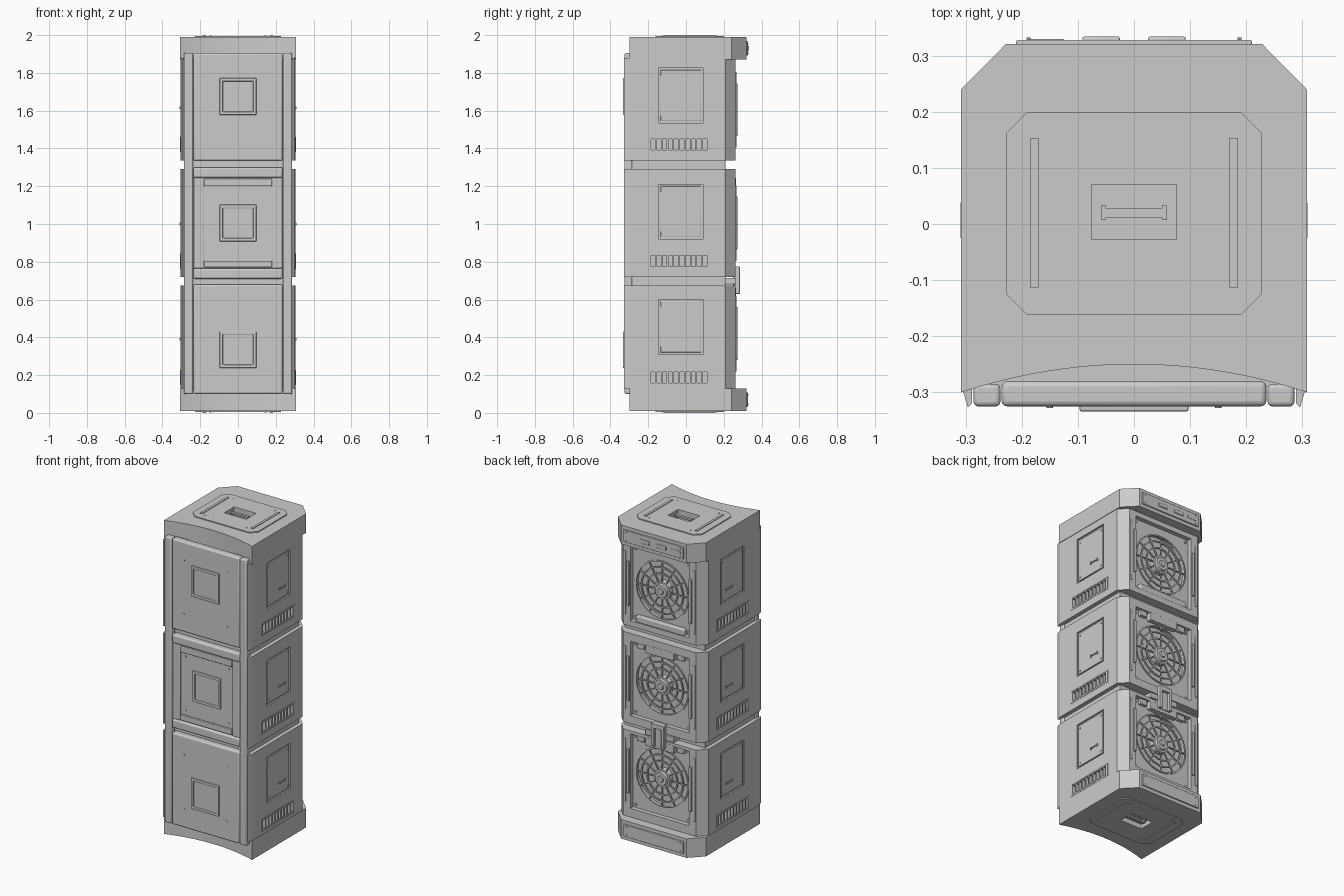
import bpy, bmesh, math
from mathutils import Matrix, Vector

if "Cube" in bpy.data.objects:
    bpy.data.objects.remove(bpy.data.objects["Cube"])

grey = bpy.data.materials.new("light grey")
grey.use_nodes = True
grey.diffuse_color = (0.6, 0.6, 0.6, 1)
grey.node_tree.nodes["Principled BSDF"].inputs["Base Color"].default_value = (0.6, 0.6, 0.6, 1)


def finish(name, bm, bevel=0, smooth=False):
    bmesh.ops.recalc_face_normals(bm, faces=bm.faces)
    mesh = bpy.data.meshes.new(name)
    bm.to_mesh(mesh)
    bm.free()
    obj = bpy.data.objects.new(name, mesh)
    bpy.context.collection.objects.link(obj)
    mesh.materials.append(grey)
    if bevel:
        mod = obj.modifiers.new("Bevel", 'BEVEL')
        mod.width, mod.segments = bevel, 3
    if bevel or smooth:
        bpy.ops.object.select_all(action='DESELECT')
        obj.select_set(True)
        bpy.context.view_layer.objects.active = obj
        bpy.ops.object.shade_smooth_by_angle(angle=math.radians(35))
    return obj


def boxes(name, spans, bevel=0):
    """One object of several boxes, each (x0, x1, y0, y1, z0, z1)."""
    bm = bmesh.new()
    for x0, x1, y0, y1, z0, z1 in spans:
        m = (Matrix.Translation(((x0 + x1) / 2, (y0 + y1) / 2, (z0 + z1) / 2))
             @ Matrix.Diagonal((abs(x1 - x0), abs(y1 - y0), abs(z1 - z0), 1)))
        bmesh.ops.create_cube(bm, size=1, matrix=m)
    return finish(name, bm, bevel)


def both(span):
    """A box and its mirror across x."""
    return [span, (-span[0], -span[1]) + tuple(span[2:])]


def prism(name, half, z0, z1, bevel=0):
    """Vertical prism from the right half of a symmetric outline."""
    pts = half + [(-x, y) for x, y in reversed(half) if x > 0]
    bm = bmesh.new()
    face = bm.faces.new([bm.verts.new((x, y, z0)) for x, y in pts])
    new = bmesh.ops.extrude_face_region(bm, geom=[face])["geom"]
    bmesh.ops.translate(bm, vec=(0, 0, z1 - z0),
                        verts=[v for v in new if isinstance(v, bmesh.types.BMVert)])
    return finish(name, bm, bevel)


def discs(name, items, axis='Y', sides=32):
    """Cylinders or cones, each (centre, radius, end radius, depth)."""
    bm = bmesh.new()
    turn = {'Y': Matrix.Rotation(-math.pi / 2, 4, 'X'),
            'X': Matrix.Rotation(math.pi / 2, 4, 'Y'), 'Z': Matrix()}[axis]
    for centre, r1, r2, depth in items:
        bmesh.ops.create_cone(bm, cap_ends=True, segments=sides, radius1=r1, radius2=r2,
                              depth=depth, matrix=Matrix.Translation(centre) @ turn)
    return finish(name, bm, smooth=True)


def cut(obj, cutter):
    mod = obj.modifiers.new("Cut", 'BOOLEAN')
    mod.object, mod.solver = cutter, 'EXACT'
    bpy.context.view_layer.objects.active = obj
    bpy.ops.object.modifier_apply(modifier=mod.name)
    bpy.data.objects.remove(cutter)


def fan_grill(name, z):
    """Concentric wires, radial wires and angled blades."""
    bm = bmesh.new()
    for radius in (0.183, 0.145, 0.105):
        n = 40
        rows = []
        for i in range(n):
            a = math.tau * i / n
            rows.append([bm.verts.new(((radius + dr) * math.cos(a), 0.237 + dy,
                                       z + (radius + dr) * math.sin(a)))
                         for dr, dy in ((-.004, -.004), (.004, -.004), (.004, .004), (-.004, .004))])
        for i in range(n):
            a, b = rows[i], rows[(i + 1) % n]
            for k in range(4):
                bm.faces.new((a[k], a[k - 1], b[k - 1], b[k]))
    for i in range(12):
        spin = Matrix.Translation((0, 0.237, z)) @ Matrix.Rotation(math.tau * i / 12, 4, 'Y')
        bmesh.ops.create_cube(bm, size=1, matrix=spin @ Matrix.Translation((0.12, 0, 0))
                              @ Matrix.Diagonal((0.13, 0.008, 0.006, 1)))
    for i in range(9):
        spin = Matrix.Translation((0, 0.185, z)) @ Matrix.Rotation(math.tau * i / 9, 4, 'Y')
        bmesh.ops.create_cube(bm, size=1, matrix=spin @ Matrix.Translation((0.11, 0, 0))
                              @ Matrix.Rotation(0.6, 4, 'X') @ Matrix.Diagonal((0.13, 0.006, 0.08, 1)))
    return finish(name, bm)


# Inner core showing in the gaps, and full-height front corner strips
boxes("inner_core", [(-.28, .28, -.29, .21, .12, 1.88)])
boxes("front_corner_strips", both((.238, .286, -.325, -.285, .10, 1.905)), .008)

# Stacked fan modules
outline = [(.288, -.285), (.289, -.32), (.296, -.327), (.305, -.297), (.305, .21), (.255, .263)]
for level, z0, z1, zc, window, vent in (("lower", .13, .675, .42, .31, .147),
                                        ("middle", .72, 1.29, 1.005, .92, .763),
                                        ("upper", 1.335, 1.88, 1.605, 1.535, 1.38)):
    body = prism(level + "_module", outline, z0, z1)
    cut(body, boxes("cutter", [(-.205, .205, .235, .4, zc - .235, zc + .235)]))
    cut(body, discs("cutter", [((0, .2, zc), .185, .185, .14)], sides=48))
    holes = both((.295, .4, -.145, .09, window, window + .29))
    slots = 10
    for i in range(slots):
        y = -.185 + i * .0305
        holes += both((.28, .4, y, y + .022, vent + .012, vent + .07))
    cut(body, boxes("cutter", holes))

    # Side hatch with screws, small grip and vent rim
    hatch, grips, screws = [], [], []
    hatch += both((.29, .302, -.135, .08, window + .01, window + .28))
    for y in (-.025, .03):
        grips += both((.3, .309, y, y + .008, window + .073, window + .087))
    grips += both((.304, .309, -.02, .033, window + .077, window + .083))
    for s in (1, -1):
        for y in (-.12, .065):
            for z in (window + .03, window + .26):
                screws.append(((s * .302, y, z), .005, .005, .006))
    boxes(level + "_side_hatches", hatch, .003)
    boxes(level + "_side_grips", grips)
    discs(level + "_hatch_screws", screws, 'X', 10)
    rims = []
    for z in (vent, vent + .076):
        rims += both((.303, .307, -.195, .13, z, z + .005))
    for y in (-.195, .126):
        rims += both((.303, .307, y, y + .004, vent, vent + .081))
    boxes(level + "_vent_rims", rims)

    # Fan behind its grill
    fan_grill(level + "_fan_grill", zc)
    discs(level + "_fan_hub", [((0, .185, zc), .065, .055, .11), ((0, .245, zc), .045, .04, .016),
                               ((0, .255, zc), .022, .018, .01)])
    discs(level + "_frame_screws", [((x, .238, zc + z), .008, .008, .01)
                                    for x in (-.185, .185) for z in (-.215, .215)], 'Y', 10)

    # Back rails and cross bars
    boxes(level + "_back_rails", both((.208, .226, .25, .273, zc - .14, zc + .14))
          + both((.235, .25, .25, .268, zc - .2, zc + .2)), .003)
    if level == "upper":
        boxes("upper_back_ledge", [(-.17, .17, .23, .262, zc - .235, zc - .195)], .006)
    else:
        boxes(level + "_back_box", [(-.1, .1, .23, .265, zc + .19, zc + .24)]
              + both((.115, .165, .23, .255, zc + .2, zc + .235)), .004)

# Latch bridging the two lower modules at the back
boxes("back_latch", [(-.1, .1, .2, .266, .68, .715), (-.045, -.025, .25, .285, .63, .765),
                     (.025, .045, .25, .285, .63, .765), (-.045, .045, .25, .285, .745, .775),
                     (-.03, .03, .25, .27, .63, .75)], .003)

# Front panels
boxes("front_panels", [(-.236, .236, -.325, -.28, 1.335, 1.905),
                       (-.236, .236, -.325, -.28, .10, .68)], .01)
boxes("front_middle_panel", [(-.236, .236, -.308, -.28, .76, 1.25)])
boxes("front_middle_bars", [(-.236, .236, -.325, -.28, 1.245, 1.3),
                            (-.236, .236, -.325, -.28, .71, .765)], .01)
boxes("front_middle_trim", [(-.18, .18, -.32, -.29, 1.2, 1.24), (-.18, .18, -.32, -.29, .77, .805)]
      + both((.182, .236, -.316, -.29, .765, 1.245)), .004)
for level, zc, y in (("lower", .335, -.325), ("middle", 1.005, -.308), ("upper", 1.675, -.325)):
    # Square badge with a sunken centre, and panel screws
    badge = boxes(level + "_front_badge", [(-.097, .097, y - .009, y + .005, zc - .097, zc + .097)])
    cut(badge, boxes("cutter", [(-.08, .08, y - .03, y - .002, zc - .08, zc + .08)]))
    mod = badge.modifiers.new("Bevel", 'BEVEL')
    mod.width, mod.segments = .004, 2
    mid = {"lower": .39, "middle": 1.005, "upper": 1.62}[level]
    discs(level + "_panel_screws", [((x, y, mid + z), .006, .006, .006)
                                    for x in (-.15, .15) for z in (-.17, .17)], 'Y', 10)

# End caps with a concave front
arc = [(.308 * i / 12, -.25 - .05 * (i / 12) ** 2) for i in range(13)]
cap = arc + [(.308, .24), (.228, .321)]
plate = [(.19, -.162), (.228, -.124), (.228, .162), (.19, .2)]
for level, base, d in (("top", 1.99, 1), ("bottom", .01, -1)):
    body = prism(level + "_cap", cap, base, base - d * .12)
    cover = prism(level + "_cover_plate", plate, base - d * .005, base + d * .006)
    for part in (body, cover):
        cut(part, boxes("cutter", [(-.076, .076, -.028, .07, base - d * .025, base + d * .05)]))
    boxes(level + "_handle", [(-.058, .058, .012, .028, base - d * .012, base - d * .002)]
          + both((.05, .059, .007, .033, base - d * .026, base - d * .002)))
    boxes(level + "_cover_bars", both((.17, .185, -.113, .153, base, base + d * .01)))
    discs(level + "_cover_screws", [((x, y, base + d * .006), .005, .005, .004)
                                    for x in (-.146, .146) for y in (-.12, .16)], 'Z', 10)
    # Plate and fittings on the cap's back
    zc = base - d * .06
    boxes(level + "_back_plate", [(-.21, .21, .315, .328, zc - .038, zc + .038)], .003)
    discs(level + "_plate_screws", [((x, .329, zc + z), .004, .004, .006)
                                    for x in (-.188, .188) for z in (-.025, .025)], 'Y', 10)
    if d > 0:
        boxes("top_back_catches", both((.025, .092, .32, .334, zc - .012, zc + .012)), .004)
        boxes("top_back_label", [(-.19, -.125, .32, .33, zc - .008, zc + .008)])
